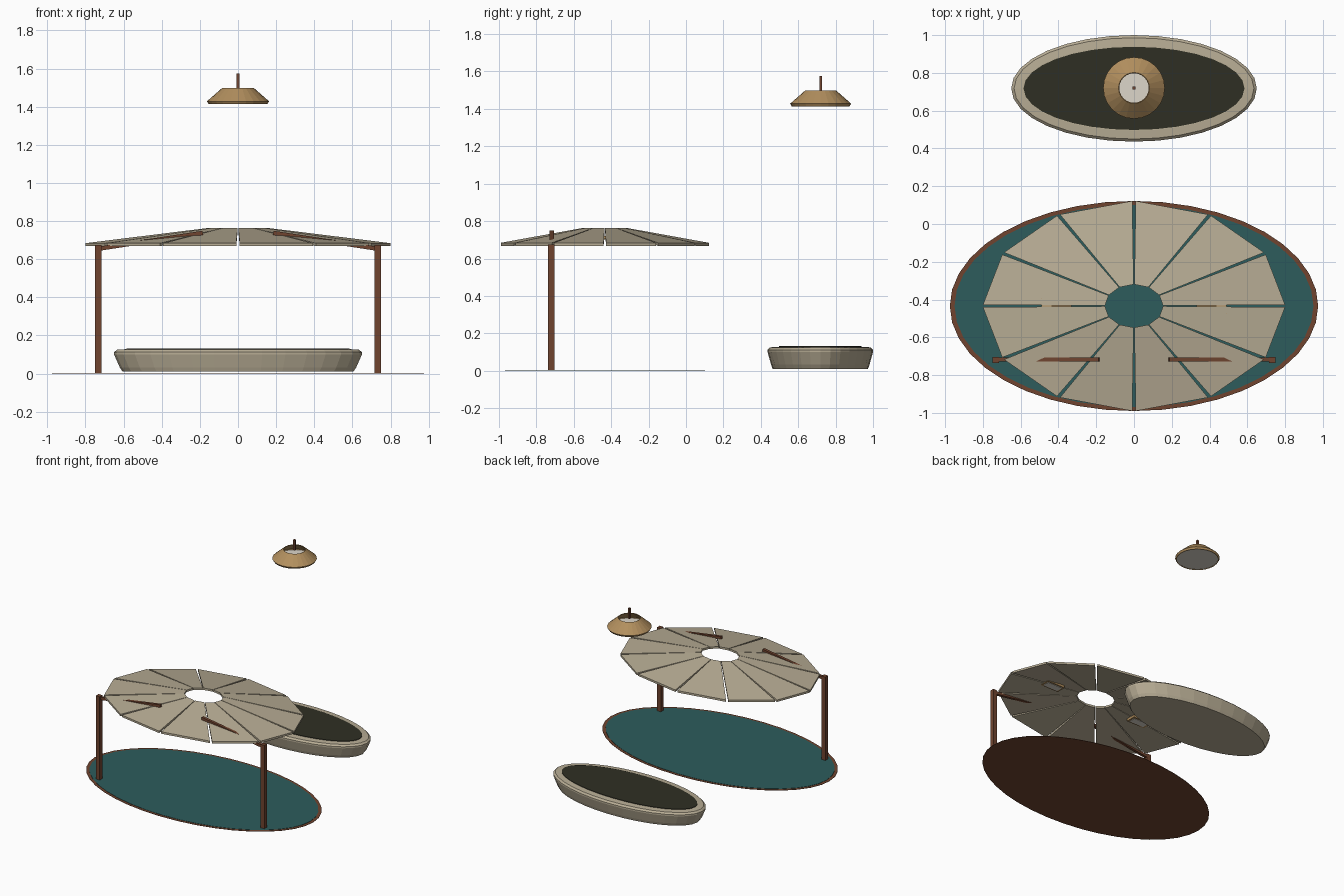
import bpy, bmesh, math
from mathutils import Vector

if "Cube" in bpy.data.objects:
    bpy.data.objects.remove(bpy.data.objects["Cube"])


def material(name, r, g, b):
    m = bpy.data.materials.new(name)
    lin = [(c / 255 / 12.92) if c < 11 else ((c / 255 + 0.055) / 1.055) ** 2.4 for c in (r, g, b)]
    m.diffuse_color = (*lin, 1)
    m.use_nodes = True
    m.node_tree.nodes["Principled BSDF"].inputs["Base Color"].default_value = m.diffuse_color
    return m


BEIGE = material("warm beige", 184, 173, 149)
BROWN = material("wood brown", 112, 68, 47)
TEAL = material("deep teal", 45, 92, 92)
GOLD = material("brass tan", 178, 143, 94)
WHITE = material("soft white", 220, 214, 202)
DARK = material("dark olive", 47, 47, 36)


def finish(name, bm, mat):
    bmesh.ops.recalc_face_normals(bm, faces=bm.faces)
    me = bpy.data.meshes.new(name)
    bm.to_mesh(me)
    bm.free()
    me.materials.append(mat)
    ob = bpy.data.objects.new(name, me)
    bpy.context.collection.objects.link(ob)
    return ob


def lathe(name, profile, centre, sides, mat, closed=False):
    """Elliptical lathe; profile rows are (x radius, y radius, z)."""
    bm = bmesh.new()
    rings = []
    for rx, ry, z in profile:
        angles = [2 * math.pi * i / sides for i in range(sides)]
        rings.append([bm.verts.new((centre[0] + rx * math.cos(a), centre[1] + ry * math.sin(a), z))
                      for a in angles])
    pairs = list(zip(rings, rings[1:]))
    if closed:
        pairs.append((rings[-1], rings[0]))
    else:
        bm.faces.new(rings[0])
        bm.faces.new(rings[-1])
    for lo, hi in pairs:
        for i in range(sides):
            j = (i + 1) % sides
            bm.faces.new((lo[i], lo[j], hi[j], hi[i]))
    return finish(name, bm, mat)


def box(name, centre, size, mat, tilt=0):
    bm = bmesh.new()
    bmesh.ops.create_cube(bm, size=1)
    bmesh.ops.scale(bm, vec=Vector(size), verts=bm.verts)
    ob = finish(name, bm, mat)
    ob.location = centre
    ob.rotation_euler.y = tilt
    return ob


# Oval floor mat: brown backing and border with a teal top
MID = (0, -0.434)
lathe("mat_backing", [(0.975, 0.556, 0), (0.975, 0.556, 0.002)], MID, 40, BROWN)
lathe("mat_top", [(0.95, 0.535, 0.001), (0.95, 0.535, 0.004)], MID, 40, TEAL)

# Canopy: twelve sloping wedge panels around an open centre
gap = math.radians(0.65)
for k in range(12):
    bm = bmesh.new()
    a0, a1 = math.radians(30 * k) + gap, math.radians(30 * (k + 1)) - gap
    layers = []
    for dz in (0, 0.016):
        corners = ((0.80, 0.556, 0.668, a0), (0.80, 0.556, 0.668, a1),
                   (0.154, 0.114, 0.748, a1), (0.154, 0.114, 0.748, a0))
        layers.append([bm.verts.new((rx * math.cos(a), MID[1] + ry * math.sin(a), z + dz))
                       for rx, ry, z, a in corners])
    lo, hi = layers
    bm.faces.new(lo)
    bm.faces.new(hi)
    for i in range(4):
        j = (i + 1) % 4
        bm.faces.new((lo[i], lo[j], hi[j], hi[i]))
    finish(f"canopy_panel_{k + 1}", bm, BEIGE)

# Posts, sloping braces and small ceiling lights, mirrored left and right
for s, side in ((-1, "left"), (1, "right")):
    box(f"{side}_post", (s * 0.733, -0.72, 0.3375), (0.034, 0.034, 0.675), BROWN)
    dx, dz = 0.185 - 0.735, 0.738 - 0.654
    box(f"{side}_brace", (s * 0.46, -0.718, 0.696), (math.hypot(dx, dz), 0.022, 0.022),
        BROWN, s * math.atan2(dz, -dx))
    box(f"{side}_ceiling_light", (s * 0.41, MID[1], 0.712), (0.16, 0.08, 0.018), GOLD)
    box(f"{side}_light_diffuser", (s * 0.41, MID[1], 0.703), (0.13, 0.055, 0.006), WHITE)

# Oval basin with a flared wall and a dark filling
BASIN = (0, 0.718)
lathe("basin", [(0.605, 0.255, 0.01), (0.62, 0.263, 0.032), (0.65, 0.282, 0.10),
                (0.65, 0.282, 0.112), (0.635, 0.268, 0.125), (0.59, 0.225, 0.128)], BASIN, 32, BEIGE)
lathe("basin_filling", [(0.585, 0.22, 0.122), (0.585, 0.22, 0.132)], BASIN, 32, DARK)

# Hanging lamp: open cone shade, white diffuser disc and short rod
LAMP = (0, 0.72)
shade = [(0.154, 1.413), (0.163, 1.428), (0.082, 1.499), (0.078, 1.497), (0.155, 1.428), (0.150, 1.415)]
lathe("lamp_shade", [(r, r, z) for r, z in shade], LAMP, 24, GOLD, closed=True)
lathe("lamp_diffuser", [(0.151, 0.151, 1.418), (0.151, 0.151, 1.424)], LAMP, 24, WHITE)
box("lamp_rod", (0, 0.72, 1.533), (0.015, 0.015, 0.084), BROWN)
